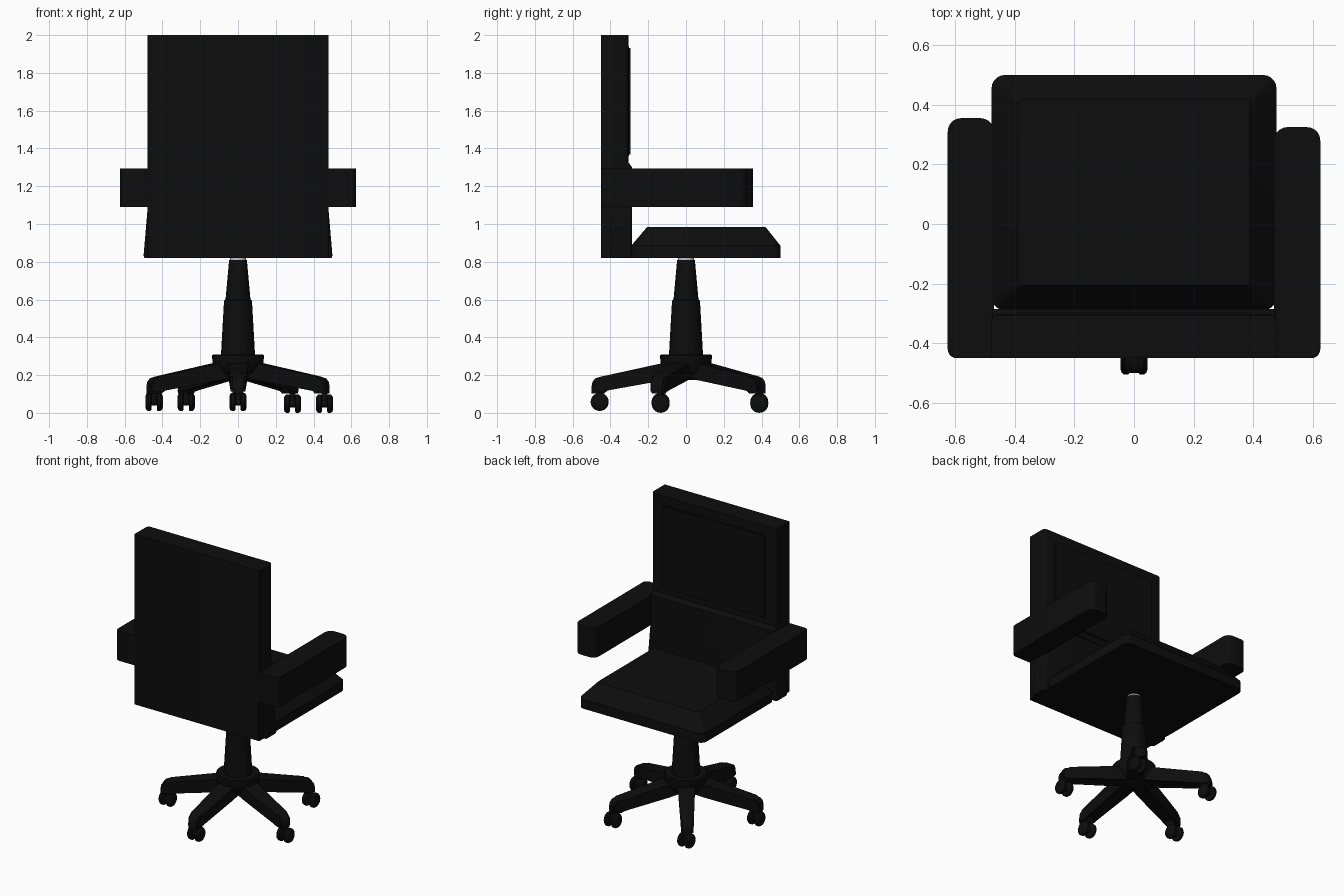
import bpy, bmesh, math
from mathutils import Matrix, Vector

if "Cube" in bpy.data.objects:
    bpy.data.objects.remove(bpy.data.objects["Cube"])

black = bpy.data.materials.new("black")
black.diffuse_color = (0.004, 0.004, 0.004, 1)
black.use_nodes = True
black.node_tree.nodes["Principled BSDF"].inputs["Base Color"].default_value = black.diffuse_color


def make(name, bm, mat=black, angle=35):
    bmesh.ops.recalc_face_normals(bm, faces=bm.faces)
    me = bpy.data.meshes.new(name)
    bm.to_mesh(me)
    bm.free()
    ob = bpy.data.objects.new(name, me)
    bpy.context.collection.objects.link(ob)
    if mat:
        me.materials.append(mat)
    bpy.ops.object.select_all(action='DESELECT')
    ob.select_set(True)
    bpy.context.view_layer.objects.active = ob
    bpy.ops.object.shade_smooth_by_angle(angle=math.radians(angle))
    return ob


def rounded(x0, x1, y0, y1, radii, seg=5):
    """Rounded rectangle; radii start at the (x1, y1) corner, anticlockwise."""
    pts = []
    for i, (cx, cy, sx, sy) in enumerate([(x1, y1, -1, -1), (x0, y1, 1, -1),
                                          (x0, y0, 1, 1), (x1, y0, -1, 1)]):
        r = radii[i]
        for k in range(seg + 1):
            a = math.pi / 2 * (i + k / seg)
            pts.append((cx + sx * r + r * math.cos(a), cy + sy * r + r * math.sin(a)))
    return pts


def loft(name, rings, mat=black):
    """Joins (z, outline) rings and caps both ends."""
    bm = bmesh.new()
    rows = [[bm.verts.new((x, y, z)) for x, y in pts] for z, pts in rings]
    n = len(rows[0])
    for a, b in zip(rows, rows[1:]):
        for i in range(n):
            bm.faces.new((a[i], a[(i + 1) % n], b[(i + 1) % n], b[i]))
    bm.faces.new(rows[0][::-1])
    bm.faces.new(rows[-1])
    return make(name, bm, mat)


def lathe(name, profile, mat=black, n=32):
    return loft(name, [(z, [(r * math.cos(2 * math.pi * i / n), r * math.sin(2 * math.pi * i / n))
                            for i in range(n)]) for r, z in profile], mat)


# Seat with sloping cushion edges
base = rounded(-0.478, 0.478, -0.29, 0.5, [0.045] * 4)
top = rounded(-0.39, 0.39, -0.205, 0.42, [0.02] * 4)
loft("seat", [(0.82, base), (0.885, base), (0.985, top)])

# Backrest: upper panel, raised pad, and lower part flaring towards the seat
panel = rounded(-0.478, 0.478, -0.45, -0.305, [0.025, 0.025, 0.003, 0.003])
loft("backrest", [(0.82, panel), (2.0, panel)])
bm = bmesh.new()
bmesh.ops.create_cube(bm, size=1, matrix=Matrix.Translation((0, -0.335, 1.65))
                      @ Matrix.Diagonal((0.80, 0.08, 0.58, 1)))
bmesh.ops.bevel(bm, geom=bm.edges[:], offset=0.008, segments=2, affect='EDGES')
make("backrest_pad", bm)
flare = [(z, rounded(-w, w, -0.40, y, [0.012] * 4)) for z, w, y in
         [(0.82, 0.495, -0.285), (0.832, 0.50, -0.285), (1.09, 0.478, -0.285),
          (1.30, 0.477, -0.285), (1.325, 0.477, -0.304)]]
loft("lower_backrest", flare)

# Armrests, the left one slightly longer
for side, x0, x1, end in (("left", -0.625, -0.47, 0.355), ("right", 0.47, 0.625, 0.325)):
    rad = [0.045, 0.045, 0.03, 0.003] if side == "left" else [0.045, 0.045, 0.003, 0.03]
    arm = rounded(x0, x1, -0.45, end, rad)
    loft(side + "_armrest", [(1.09, arm), (1.295, arm)])

# Gas lift, telescopic column and hub
lathe("lift_rod", [(0.042, 0.78), (0.042, 0.83)], None)
lathe("column", [(0.09, 0.25), (0.09, 0.31), (0.074, 0.595), (0.066, 0.60), (0.048, 0.80), (0.046, 0.81)])
lathe("hub", [(0.06, 0.175), (0.10, 0.20), (0.135, 0.25), (0.137, 0.305), (0.13, 0.31)])

# Five legs: side profile (radius, height, half width) swept to both sides
profile = [(0.03, 0.28, 0.055), (0.13, 0.262, 0.055), (0.45, 0.192, 0.042), (0.48, 0.183, 0.041),
           (0.495, 0.165, 0.04), (0.50, 0.14, 0.04), (0.50, 0.102, 0.038), (0.435, 0.102, 0.038),
           (0.42, 0.128, 0.04), (0.13, 0.18, 0.05), (0.03, 0.18, 0.05)]


def wheel(bm, x0, x1, r, c):
    """Wheel half with a domed outer face, axle along x."""
    n, rows = 24, []
    for t, s in ((0, 0.85), (0.15, 1), (0.6, 1), (0.85, 0.88), (1, 0.6)):
        rows.append([bm.verts.new((c[0] + x0 + (x1 - x0) * t,
                                   c[1] + r * s * math.cos(2 * math.pi * i / n),
                                   c[2] + r * s * math.sin(2 * math.pi * i / n))) for i in range(n)])
    for a, b in zip(rows, rows[1:]):
        for i in range(n):
            bm.faces.new((a[i], a[(i + 1) % n], b[(i + 1) % n], b[i]))
    bm.faces.new(rows[0])
    bm.faces.new(rows[-1])


for k in range(5):
    ang = math.radians(-90 + 72 * k)
    bm = bmesh.new()
    left = [bm.verts.new((r, w, z)) for r, z, w in profile]
    right = [bm.verts.new((r, -w, z)) for r, z, w in profile]
    n = len(profile)
    for i in range(n):
        bm.faces.new((left[i], left[(i + 1) % n], right[(i + 1) % n], right[i]))
    bm.faces.new(left)
    bm.faces.new(right[::-1])
    long_edges = [e for e in bm.edges if e.verts[0].co.y * e.verts[1].co.y > 0]
    bmesh.ops.bevel(bm, geom=long_edges, offset=0.01, segments=2, affect='EDGES')
    bmesh.ops.rotate(bm, verts=bm.verts, cent=(0, 0, 0), matrix=Matrix.Rotation(ang, 3, 'Z'))
    make(f"leg_{k + 1}", bm)

    # Twin-wheel caster
    shift = 0.014 if math.cos(ang) > 0.1 else 0
    c = Vector((0.467 * math.cos(ang) + shift, 0.467 * math.sin(ang) + 0.01, 0.058 - shift * 0.7))
    bm = bmesh.new()
    for s in (-1, 1):
        wheel(bm, 0.014 * s, 0.046 * s, 0.048, c)
    bmesh.ops.create_cone(bm, cap_ends=True, segments=16, radius1=0.017, radius2=0.017, depth=0.09,
                          matrix=Matrix.Translation(c + Vector((0, 0, 0.045))))
    bmesh.ops.create_cone(bm, cap_ends=True, segments=16, radius1=0.02, radius2=0.02, depth=0.06,
                          matrix=Matrix.Translation(c) @ Matrix.Rotation(math.pi / 2, 4, 'Y'))
    make(f"caster_{k + 1}", bm)
